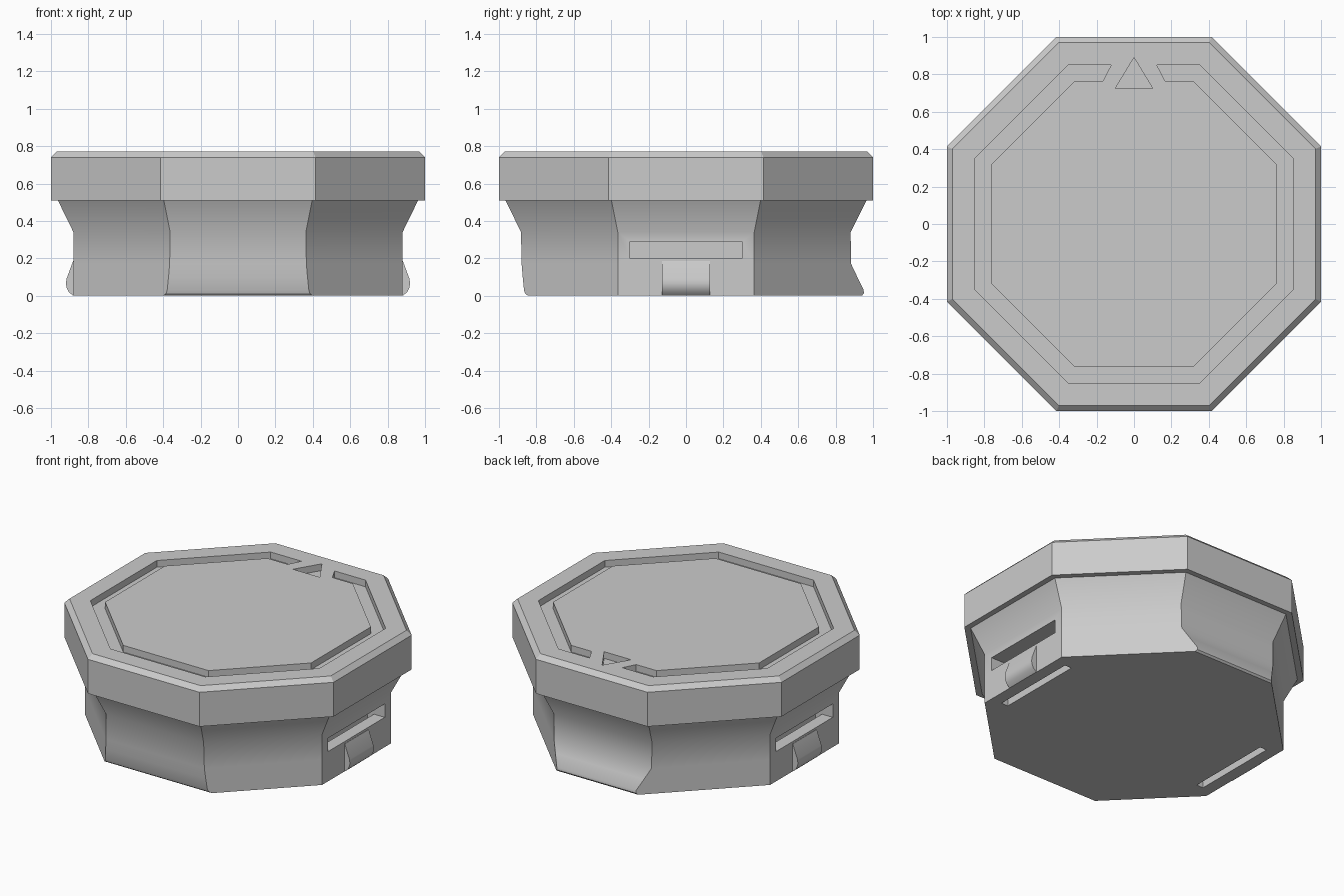
import bpy, bmesh, math

if "Cube" in bpy.data.objects:
    bpy.data.objects.remove(bpy.data.objects["Cube"])

grey = bpy.data.materials.new("plain grey")
grey.use_nodes = True
colour = (0.6, 0.6, 0.6, 1)
grey.diffuse_color = colour
grey.node_tree.nodes["Principled BSDF"].inputs["Base Color"].default_value = colour

ROOT2 = math.sqrt(2)


def octagon(apothem, z, front=None, back=None):
    """Octagon ring; front and back sides may sit at their own distance."""
    f, b = front or apothem, back or apothem
    d = apothem * ROOT2
    s = d - apothem
    return [(d - f, -f, z), (apothem, -s, z), (apothem, s, z), (d - b, b, z),
            (b - d, b, z), (-apothem, s, z), (-apothem, -s, z), (f - d, -f, z)]


def loft(name, rings):
    """Solid skinned through rings of equal point count."""
    bm = bmesh.new()
    loops = [[bm.verts.new(p) for p in ring] for ring in rings]
    for low, high in zip(loops, loops[1:]):
        for i in range(len(low)):
            j = (i + 1) % len(low)
            bm.faces.new((low[i], low[j], high[j], high[i]))
    bm.faces.new(loops[0][::-1])
    bm.faces.new(loops[-1])
    bmesh.ops.recalc_face_normals(bm, faces=bm.faces)
    mesh = bpy.data.meshes.new(name)
    bm.to_mesh(mesh)
    bm.free()
    mesh.materials.append(grey)
    obj = bpy.data.objects.new(name, mesh)
    bpy.context.collection.objects.link(obj)
    return obj


def prism(name, outline, z0, z1):
    return loft(name, [[(x, y, z) for x, y in outline] for z in (z0, z1)])


def box(name, x0, x1, y, z0, z1):
    return prism(name, [(x0, -y), (x1, -y), (x1, y), (x0, y)], z0, z1)


def activate(obj):
    bpy.ops.object.select_all(action='DESELECT')
    obj.select_set(True)
    bpy.context.view_layer.objects.active = obj


def cut(target, cutter):
    activate(target)
    mod = target.modifiers.new("cut", 'BOOLEAN')
    mod.operation, mod.solver, mod.object = 'DIFFERENCE', 'EXACT', cutter
    bpy.ops.object.modifier_apply(modifier=mod.name)
    bpy.data.objects.remove(cutter)


def smooth(obj):
    activate(obj)
    bpy.ops.object.shade_smooth_by_angle(angle=math.radians(30))


# Lid with a chamfered top edge
lid = loft("lid", [octagon(1, 0.51), octagon(1, 0.74), octagon(0.97, 0.77)])

# Open ring groove and triangular pointer sunk into the lid
FLOOR, ABOVE = 0.725, 0.9


def open_ring(apothem, gap):
    pts = [(x, y) for x, y, z in octagon(apothem, 0)]
    return [(-gap, apothem)] + pts[4:] + pts[:4] + [(gap, apothem)]


groove = open_ring(0.85, 0.122) + open_ring(0.765, 0.166)[::-1]
cut(lid, prism("groove_cutter", groove, FLOOR, ABOVE))
cut(lid, prism("pointer_cutter", [(-0.1, 0.725), (0.1, 0.725), (0, 0.89)], FLOOR, ABOVE))

# Body: (height, side, front, back) distances
levels = [(0, 0.88, 0.845, 0.94), (0.012, 0.88, 0.86, 0.951), (0.03, 0.88, 0.866, 0.95),
          (0.1, 0.88, 0.873, 0.916), (0.17, 0.88, 0.879, 0.883),
          (0.34, 0.88, 0.882, 0.88), (0.51, 0.963, 0.965, 0.965)]
body = loft("body", [octagon(a, z, f, b) for z, a, f, b in levels])

# Snap clips: pocket from below, window above, bump on the outside
bump = [(0.87, 0), (0.882, 0), (0.905, 0.02), (0.917, 0.045), (0.92, 0.065),
        (0.917, 0.09), (0.882, 0.185), (0.87, 0.185)]
for side, label in ((1, "left"), (-1, "right")):
    cut(body, box("pocket_cutter", side * 0.75, side * 0.8, 0.3, -0.1, 0.29))
    cut(body, box("window_cutter", side * 0.75, side * 1.1, 0.3, 0.2, 0.29))
    clip = loft(label + "_clip_bump",
                [[(side * x, y, z) for x, z in bump] for y in (-0.127, 0.127)])
    smooth(clip)

smooth(lid)
smooth(body)
